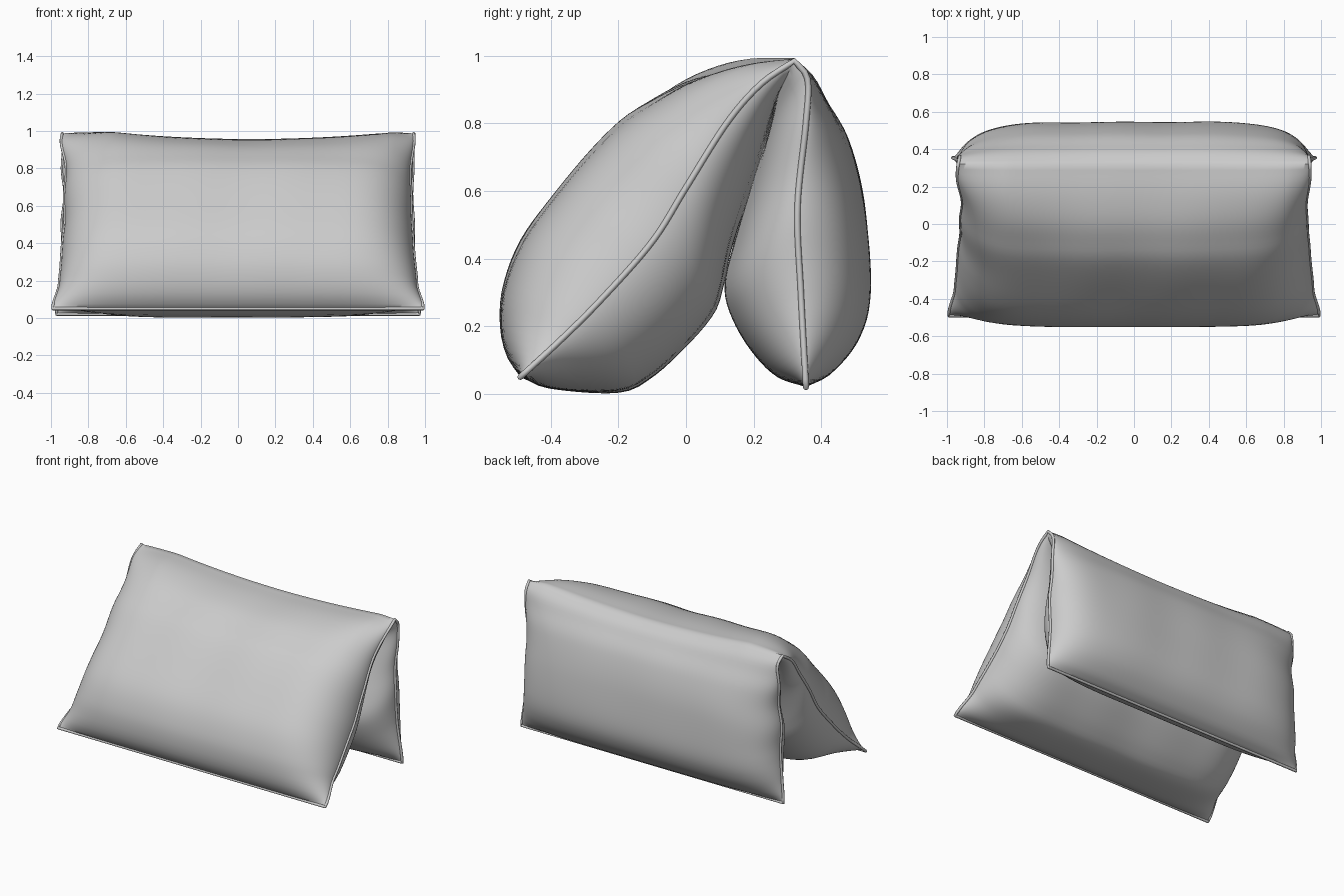
import bpy, bmesh, math
from mathutils import Vector

if "Cube" in bpy.data.objects:
    bpy.data.objects.remove(bpy.data.objects["Cube"])

NU, NV = 72, 44  # columns across x, rows per half of the fold


def resample(pts, n):
    """Smooth curve through (y, z) points, n+1 samples evenly spaced by length."""
    p = [Vector(a) for a in pts]
    p = [2 * p[0] - p[1]] + p + [2 * p[-1] - p[-2]]
    fine = []
    for i in range(1, len(p) - 2):
        a, b, c, d = p[i - 1:i + 3]
        for k in range(16):
            t = k / 16
            fine.append(0.5 * (2 * b + (c - a) * t + (2 * a - 5 * b + 4 * c - d) * t * t
                               + (3 * b - a - 3 * c + d) * t ** 3))
    fine.append(p[-2])
    dist = [0.0]
    for a, b in zip(fine, fine[1:]):
        dist.append(dist[-1] + (b - a).length)
    out, j = [], 0
    for i in range(n + 1):
        s = dist[-1] * i / n
        while j < len(fine) - 2 and dist[j + 1] < s:
            j += 1
        t = (s - dist[j]) / max(dist[j + 1] - dist[j], 1e-9)
        out.append(fine[j].lerp(fine[j + 1], min(t, 1)))
    return out


def folded(front, back):
    return resample(front, NV) + resample(back, NV)[1:]


# Side profiles (y, z): front bottom -> fold at the top -> back bottom
seam = folded(
    [(-.49, .05), (-.37, .16), (-.25, .28), (-.1, .45), (0, .61), (.12, .80), (.22, .915), (.32, .985)],
    [(.32, .985), (.36, .93), (.355, .8), (.33, .55), (.34, .3), (.355, .02)])
outer = folded(
    [(-.49, .05), (-.53, .11), (-.55, .2), (-.54, .32), (-.48, .47), (-.35, .64), (-.2, .8),
     (-.1, .875), (0, .94), (.1, .98), (.2, .998), (.32, .995)],
    [(.32, .995), (.38, .94), (.42, .87), (.48, .75), (.53, .55), (.545, .3), (.51, .16), (.43, .06), (.355, .02)])
inner = folded(
    [(-.49, .05), (-.4, .015), (-.2, .005), (-.1, .05), (0, .14), (.08, .24), (.107, .32),
     (.135, .45), (.2, .66), (.26, .86)],
    [(.26, .86), (.208, .66), (.143, .45), (.115, .32), (.14, .22), (.2, .12), (.27, .05), (.355, .02)])
ROWS = len(seam)


def half_width(v, side):
    keys = [(0, .99), (.08, .955), (.2, .935), (.35, .92), (.5, .94), (.65, .93), (.85, .94), (1, .97)]
    for (a, wa), (b, wb) in zip(keys, keys[1:]):
        if v <= b:
            t = (v - a) / (b - a)
            w = wa + (wb - wa) * t * t * (3 - 2 * t)
            break
    ripple = .007 if side < 0 else .003
    return w + ripple * math.sin(v * 44) * math.sin(math.pi * v)


def sheet_point(j, u, mid):
    v = j / (ROWS - 1)
    puff = max(0, 1 - abs(u) ** 6) ** .55
    edge = math.sin(math.pi * v)
    # soft fabric creases
    puff *= 1 + .03 * edge * math.sin(7 * u + 9 * v) * math.sin(5 * u - 13 * v + 1)
    p = seam[j].lerp(mid[j], puff)
    # the fold sags in the middle
    sag = .045 * math.exp(-((v - .46) / .1) ** 2) * (1 - min(1, abs(u - .08) / .8) ** 2)
    return Vector((u * half_width(v, u), p.x, p.y - sag))


# Pillow: outer and inner cloth sheets joined at the seam
bm = bmesh.new()
us = [math.sin(math.pi / 2 * (2 * i / NU - 1)) for i in range(NU + 1)]
for mid, flip in ((outer, False), (inner, True)):
    grid = [[bm.verts.new(sheet_point(j, u, mid)) for u in us] for j in range(ROWS)]
    for j in range(ROWS - 1):
        for i in range(NU):
            q = [grid[j][i], grid[j][i + 1], grid[j + 1][i + 1], grid[j + 1][i]]
            bm.faces.new(q[::-1] if flip else q)
bmesh.ops.remove_doubles(bm, verts=bm.verts, dist=1e-5)
bmesh.ops.recalc_face_normals(bm, faces=bm.faces)
me = bpy.data.meshes.new("folded_pillow")
bm.to_mesh(me)
bm.free()
pillow = bpy.data.objects.new("folded_pillow", me)
bpy.context.collection.objects.link(pillow)
bpy.context.view_layer.objects.active = pillow
pillow.select_set(True)
bpy.ops.object.shade_smooth_by_angle(angle=math.radians(60))

# Seam piping around the whole edge
loop = [sheet_point(j, 1, outer) for j in range(ROWS)]
loop += [sheet_point(ROWS - 1, u, outer) for u in us[-2:0:-1]]
loop += [sheet_point(j, -1, outer) for j in range(ROWS - 1, -1, -1)]
loop += [sheet_point(0, u, outer) for u in us[1:-1]]
cu = bpy.data.curves.new("seam_piping", 'CURVE')
cu.dimensions = '3D'
cu.bevel_depth = .009
cu.bevel_resolution = 2
sp = cu.splines.new('POLY')
sp.points.add(len(loop) - 1)
for pt, co in zip(sp.points, loop):
    pt.co = (*co, 1)
sp.use_cyclic_u = True
bpy.context.collection.objects.link(bpy.data.objects.new("seam_piping", cu))
